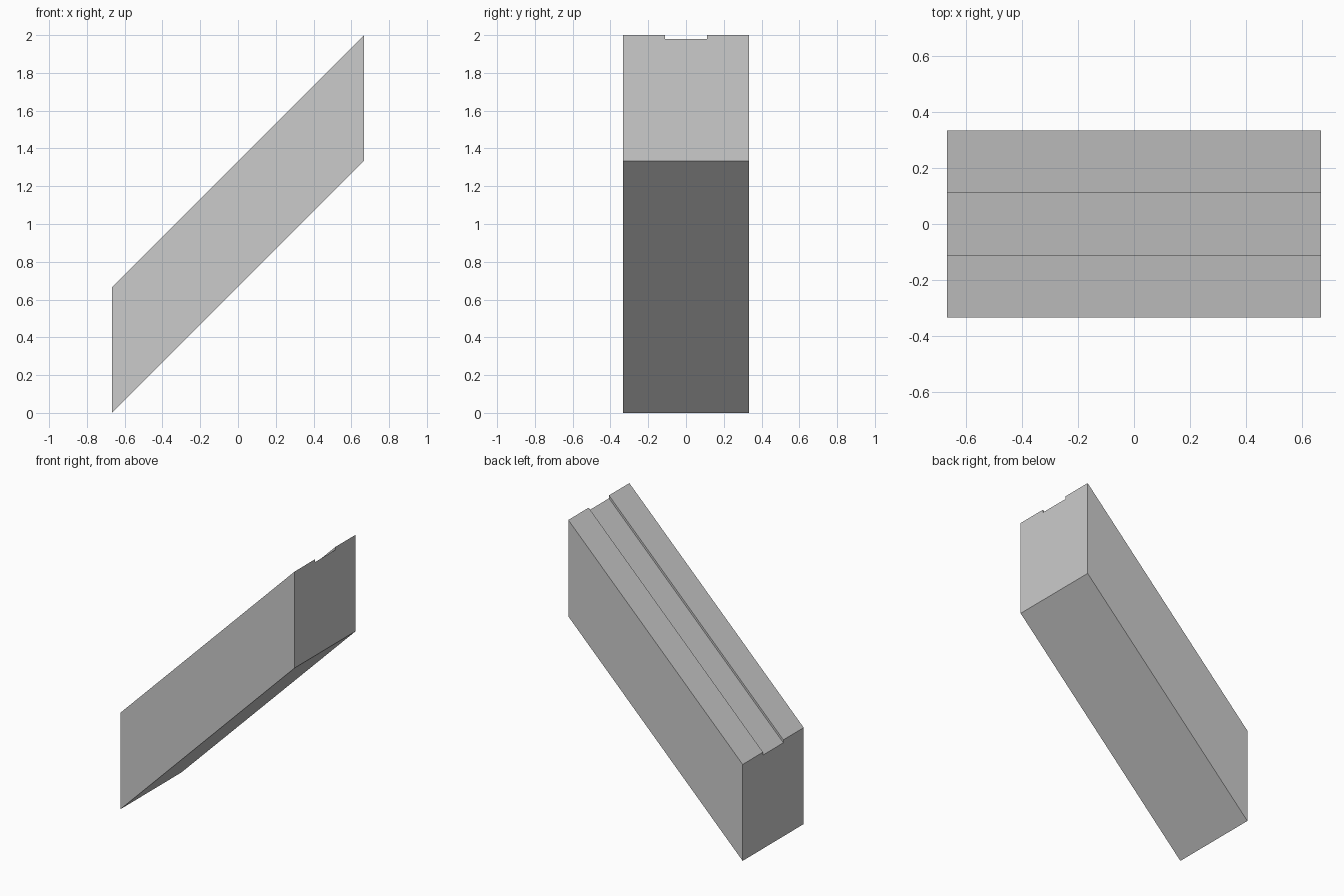
import bpy, bmesh
from mathutils import Vector

cube = bpy.data.objects.get("Cube")
if cube:
    bpy.data.objects.remove(cube, do_unlink=True)

# Plain grey material
grey = bpy.data.materials.new("light_grey")
grey.use_nodes = True
colour = (0.6, 0.6, 0.6, 1)
grey.diffuse_color = colour
grey.node_tree.nodes["Principled BSDF"].inputs["Base Color"].default_value = colour

SIZE = 2 / 3        # width and height of the square end
RUN = 4 / 3         # horizontal and vertical travel of the slope
GROOVE = SIZE / 6   # half width of the groove
DEPTH = 0.02

# End profile: a square with a shallow groove along the top
half = SIZE / 2
side = [(half, 0), (half, SIZE), (GROOVE, SIZE), (GROOVE, SIZE - DEPTH)]
profile = side + [(-y, z) for y, z in reversed(side)]

# Sloped beam: the upright profile swept diagonally upwards
bm = bmesh.new()
end = bm.faces.new([bm.verts.new((-RUN / 2, y, z)) for y, z in profile])
swept = bmesh.ops.extrude_face_region(bm, geom=[end], use_keep_orig=True)
top_verts = [v for v in swept["geom"] if isinstance(v, bmesh.types.BMVert)]
bmesh.ops.translate(bm, verts=top_verts, vec=Vector((RUN, 0, RUN)))
bmesh.ops.recalc_face_normals(bm, faces=bm.faces[:])

mesh = bpy.data.meshes.new("sloped_beam")
bm.to_mesh(mesh)
bm.free()
mesh.materials.append(grey)
beam = bpy.data.objects.new("sloped_beam", mesh)
bpy.context.collection.objects.link(beam)
